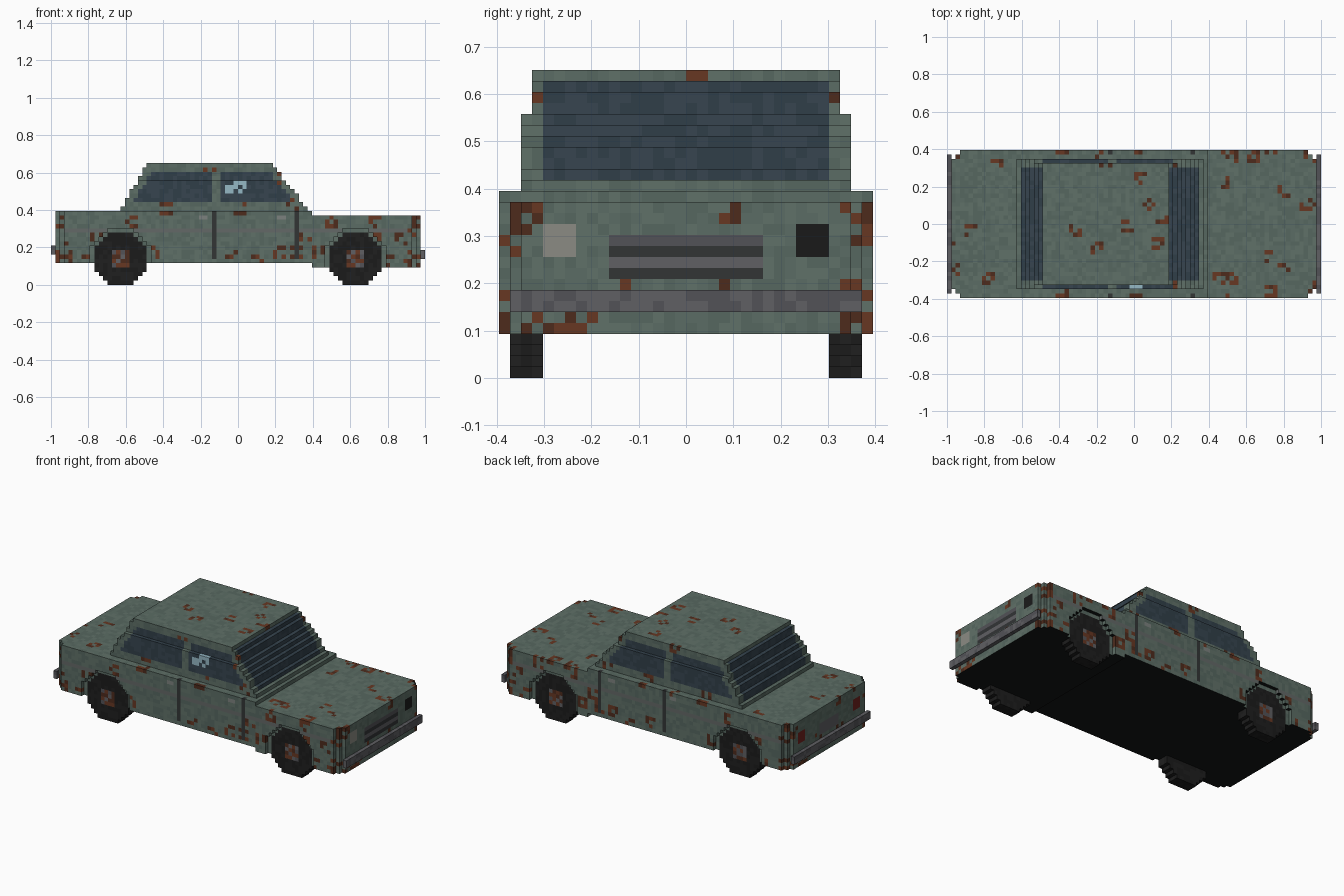
import bpy, random
from itertools import product

if "Cube" in bpy.data.objects:
    bpy.data.objects.remove(bpy.data.objects["Cube"])

random.seed(7)
V = 2 / 86  # size of one block

COLOURS = {
    "paint_a": (0.105, 0.152, 0.128), "paint_b": (0.092, 0.135, 0.115), "paint_c": (0.118, 0.165, 0.140),
    "rust_a": (0.135, 0.038, 0.016), "rust_b": (0.075, 0.024, 0.012),
    "glass_a": (0.038, 0.060, 0.080), "glass_b": (0.030, 0.049, 0.066), "crack": (0.30, 0.48, 0.56),
    "metal_a": (0.115, 0.115, 0.125), "metal_b": (0.085, 0.085, 0.095), "trim": (0.125, 0.140, 0.135),
    "tyre_a": (0.011, 0.011, 0.011), "tyre_b": (0.014, 0.014, 0.014), "underside": (0.006, 0.007, 0.007),
    "seam": (0.032, 0.035, 0.036), "lamp": (0.26, 0.26, 0.23), "black": (0.010, 0.010, 0.010),
    "tail_red": (0.16, 0.015, 0.012), "handle": (0.20, 0.22, 0.21),
}
MATS = {}
for key, rgb in COLOURS.items():
    MATS[key] = bpy.data.materials.new(key)
    MATS[key].diffuse_color = (*rgb, 1)


def shade(kind):
    return random.choice([c for c in COLOURS if c.startswith(kind + "_")])


def block_object(name, cells, dark_below=False):
    """Turn a dictionary of cell -> colour into a mesh of its outer faces."""
    verts, faces, slots = {}, [], []
    names = sorted(set(cells.values()) | ({"underside"} if dark_below else set()))
    for c, colour in cells.items():
        for axis, side in product(range(3), (0, 1)):
            n = list(c)
            n[axis] += 2 * side - 1
            if tuple(n) in cells:
                continue
            quad = []
            for u, v in ((0, 0), (1, 0), (1, 1), (0, 1)):
                p = list(c)
                p[axis] += side
                p[(axis + 1) % 3] += u
                p[(axis + 2) % 3] += v
                quad.append(verts.setdefault(tuple(p), len(verts)))
            faces.append(quad if side else quad[::-1])
            below = dark_below and axis == 2 and side == 0
            slots.append(names.index("underside" if below else colour))
    mesh = bpy.data.meshes.new(name)
    mesh.from_pydata([[a * V for a in p] for p in verts], [], faces)
    for n in names:
        mesh.materials.append(MATS[n])
    mesh.polygons.foreach_set("material_index", slots)
    obj = bpy.data.objects.new(name, mesh)
    bpy.context.collection.objects.link(obj)
    return obj


def box(xs, ys, zs, kind):
    return {c: shade(kind) for c in product(range(*xs), range(*ys), range(*zs))}


def paint(cells, xs, ys, zs, colour):
    for c in product(range(*xs), range(*ys), range(*zs)):
        if c in cells:
            cells[c] = colour


def in_circle(i, k, cx, r):
    return (i + .5 - cx) ** 2 + (k + .5 - 6) ** 2 <= r * r


# Lower body: stepped corners, lower nose, wheel arches cut out
body = {}
for i in range(-42, 42):
    e = abs(i + .5)
    half = 15 if e > 41 else 16 if e > 40 else 17
    low = 4 if i >= 17 else 5
    for j, k in product(range(-half, half), range(low, low + 12)):
        m = abs(j + .5)
        arch = m > 16 and any(in_circle(i, k, cx, 7.1) for cx in (-27, 27))
        well = 13 < m < 16 and any(in_circle(i, k, cx, 6.1) for cx in (-27, 27))
        if not (arch or well):
            body[i, j, k] = shade("paint")

# Cabin: sloped layers with windscreen, rear and side windows
cabin = {}
for k in range(17, 28):
    rear = round(-27 + 6 * (k - 17) / 10)
    front = round(16 - 8 * (k - 17) / 10)
    half = 15 if k < 24 else 14
    for i, j in product(range(rear, front), range(-half, half)):
        m = abs(j + .5)
        screen = 18 <= k < 27 and m < 13 and (i >= front - 2 or i < rear + 2)
        door_glass = (19 <= k < 26 and m > half - 1 and rear + 2 <= i < front - 2
                      and i not in (-6, -5))
        cabin[i, j, k] = shade("glass" if screen or door_glass else "paint")

# Cracked door glass
for i, k in ((-3, 22), (-2, 22), (-2, 21), (-1, 22), (-1, 23), (0, 23), (0, 21), (1, 22), (-3, 21), (1, 23)):
    cabin[i, -15, k] = "crack"

# Side trim strip, door seams and handles
for j in (-17, 16):
    paint(body, (-42, 42), (j, j + 1), (12, 13), "trim")
    for x in (-6, 13):
        paint(body, (x, x + 1), (j, j + 1), (6, 17), "seam")
    for x in (-9, 9):
        paint(body, (x, x + 2), (j, j + 1), (15, 16), "handle")


# Rust patches: broken rings of blocks on the top, sides and ends
def ring(a, b):
    for da, db in product((-1, 0, 1), repeat=2):
        if (da or db) and random.random() < .62:
            yield round(a / V - .5) + da, round(b / V - .5) + db


def rust(cell):
    for part in (cabin, body):
        if part.get(cell, "").startswith(("paint", "trim")):
            part[cell] = shade("rust")
            return True


TOP = [(.52, .36), (.65, .35), (.48, .23), (.80, .18), (.93, .10), (.72, -.17), (.80, -.24), (.46, -.30),
       (.52, -.30), (.73, -.37), (.03, .24), (.09, .11), (.15, .04), (-.04, -.02), (-.32, -.03), (.13, -.10),
       (-.20, -.13), (-.18, .37), (-.74, .32), (-.94, -.24), (-.87, -.03), (-.79, -.30), (-.38, -.37), (.95, .37)]
SIDE = [(-.58, .33), (-.76, .24), (-.80, .13), (-.92, .14), (-.45, .17), (-.39, .41), (-.04, .18), (.02, .41),
        (.10, .13), (.22, .18), (.29, .42), (.36, .25), (.32, .17), (.42, .18), (.50, .33), (.73, .33),
        (.74, .25), (.87, .25), (.93, .16), (-.16, .64), (.24, .57), (.82, .12)]
END = [(-.33, .33), (-.37, .29), (.37, .32), (.09, .36), (-.11, .19), (.10, .19), (-.36, .12), (-.28, .12),
       (-.23, .12), (.36, .18), (.37, .11)]
for x, y in TOP:
    for i, j in ring(x, y):
        any(rust((i, j, k)) for k in (27, 16, 15))
for x, z in SIDE:
    for s in (0, 1):
        for i, k in ring(x, z):
            layer = 17 if k < 17 else 15 if k < 24 else 14
            rust((i, layer - 1 if s else -layer, k))
for y, z in END:
    for j, k in ring(y, z):
        for reach in (41, 40, 39):
            if rust((reach, j, k)):
                break
    for j, k in ring(-y, z + V):
        for reach in (-42, -41, -40):
            if rust((reach, j, k)):
                break

# Headlamps (one broken), grille, tail lamps and rear plate
paint(body, (41, 42), (-13, -10), (11, 14), "lamp")
paint(body, (41, 42), (10, 13), (11, 14), "black")
for row, colour in zip(range(9, 13), ("seam", "metal_a", "seam", "metal_b")):
    paint(body, (41, 42), (-7, 7), (row, row + 1), colour)
for y in (-13, 10):
    paint(body, (-42, -41), (y, y + 3), (11, 14), "tail_red")
paint(body, (-42, -41), (-4, 4), (10, 13), "metal_a")

block_object("car_body", body, dark_below=True)
block_object("cabin", cabin)

# Bumpers
block_object("front_bumper", box((42, 43), (-16, 16), (6, 8), "metal"))
block_object("rear_bumper", box((-43, -42), (-16, 16), (7, 9), "metal"))

# Wheels with rusty hubs
for end, cx in (("front", 27), ("rear", -27)):
    for side, y0 in (("right", -16), ("left", 13)):
        wheel = {c: s for c, s in box((cx - 6, cx + 6), (y0, y0 + 3), (0, 12), "tyre").items()
                 if in_circle(c[0], c[2], cx, 6.1)}
        face = y0 if y0 < 0 else y0 + 2
        for i, k in product(range(cx - 2, cx + 2), range(4, 8)):
            wheel[i, face, k] = shade(random.choice(("metal", "rust")))
        block_object(f"{end}_{side}_wheel", wheel)

for m in bpy.data.materials:
    if m.users and not m.is_grease_pencil:
        m.use_nodes = True
        m.node_tree.nodes["Principled BSDF"].inputs["Base Color"].default_value = m.diffuse_color
